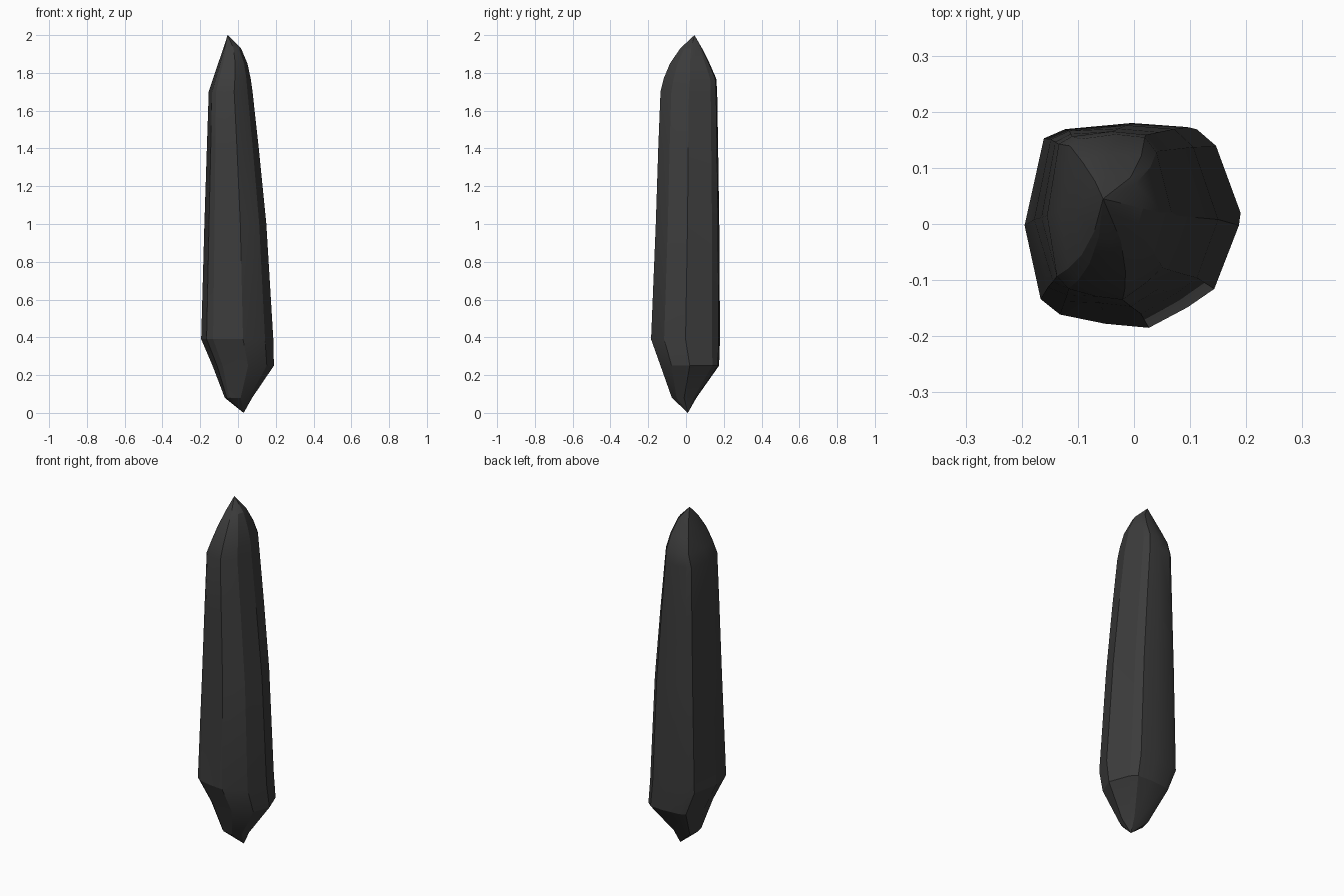
import bpy, bmesh, math

if "Cube" in bpy.data.objects:
    bpy.data.objects.remove(bpy.data.objects["Cube"], do_unlink=True)

# Dark stone material
stone = bpy.data.materials.new("dark_grey_stone")
stone.use_nodes = True
stone.diffuse_color = (0.045, 0.045, 0.045, 1)
stone.node_tree.nodes["Principled BSDF"].inputs["Base Color"].default_value = stone.diffuse_color
stone.node_tree.nodes["Principled BSDF"].inputs["Roughness"].default_value = 0.8

# Uneven faceted cross-section, in fractions of the half width and depth
outline = [(-1, 0), (-.85, -.72), (-.67, -.87), (-.25, -.96), (.16, -1),
           (.52, -.8), (.77, -.62), (1, 0), (.73, .77), (.52, .96),
           (0, 1), (-.62, .94), (-.82, .85)]

# Shaft levels: height, left and right edge, front and back edge
levels = [(.08, -.07, .075, -.075, .055), (.25, -.135, .19, -.135, .175),
          (.39, -.195, .187, -.185, .18), (1, -.178, .15, -.16, .176),
          (1.4, -.165, .11, -.147, .17), (1.7, -.155, .077, -.135, .165),
          (1.77, -.132, .067, -.118, .16), (1.85, -.105, .05, -.085, .125),
          (1.93, -.078, .016, -.03, .085)]

bm = bmesh.new()
rings = []
for z, x0, x1, y0, y1 in levels:
    cx, cy, w, d = (x0 + x1) / 2, (y0 + y1) / 2, (x1 - x0) / 2, (y1 - y0) / 2
    rings.append([bm.verts.new((cx + u * w, cy + v * d, z)) for u, v in outline])

# Shaft walls and the two points
n = len(outline)
for low, high in zip(rings, rings[1:]):
    for i in range(n):
        j = (i + 1) % n
        bm.faces.new((low[i], low[j], high[j], high[i]))
base = bm.verts.new((.03, .01, 0))
tip = bm.verts.new((-.055, .045, 2))
for i in range(n):
    j = (i + 1) % n
    bm.faces.new((rings[0][j], rings[0][i], base))
    bm.faces.new((rings[-1][i], rings[-1][j], tip))

# Merge nearly flat neighbours into broad chipped facets
bmesh.ops.dissolve_limit(bm, angle_limit=math.radians(5),
                         verts=bm.verts[:], edges=bm.edges[:])
bmesh.ops.triangulate(bm, faces=bm.faces[:])
bmesh.ops.recalc_face_normals(bm, faces=bm.faces[:])

mesh = bpy.data.meshes.new("crystal_shard")
bm.to_mesh(mesh)
bm.free()
mesh.materials.append(stone)
shard = bpy.data.objects.new("crystal_shard", mesh)
bpy.context.collection.objects.link(shard)

# Soft edges between shallow facets, crisp main ridges
bpy.ops.object.select_all(action='DESELECT')
shard.select_set(True)
bpy.context.view_layer.objects.active = shard
bpy.ops.object.shade_smooth_by_angle(angle=math.radians(22))
